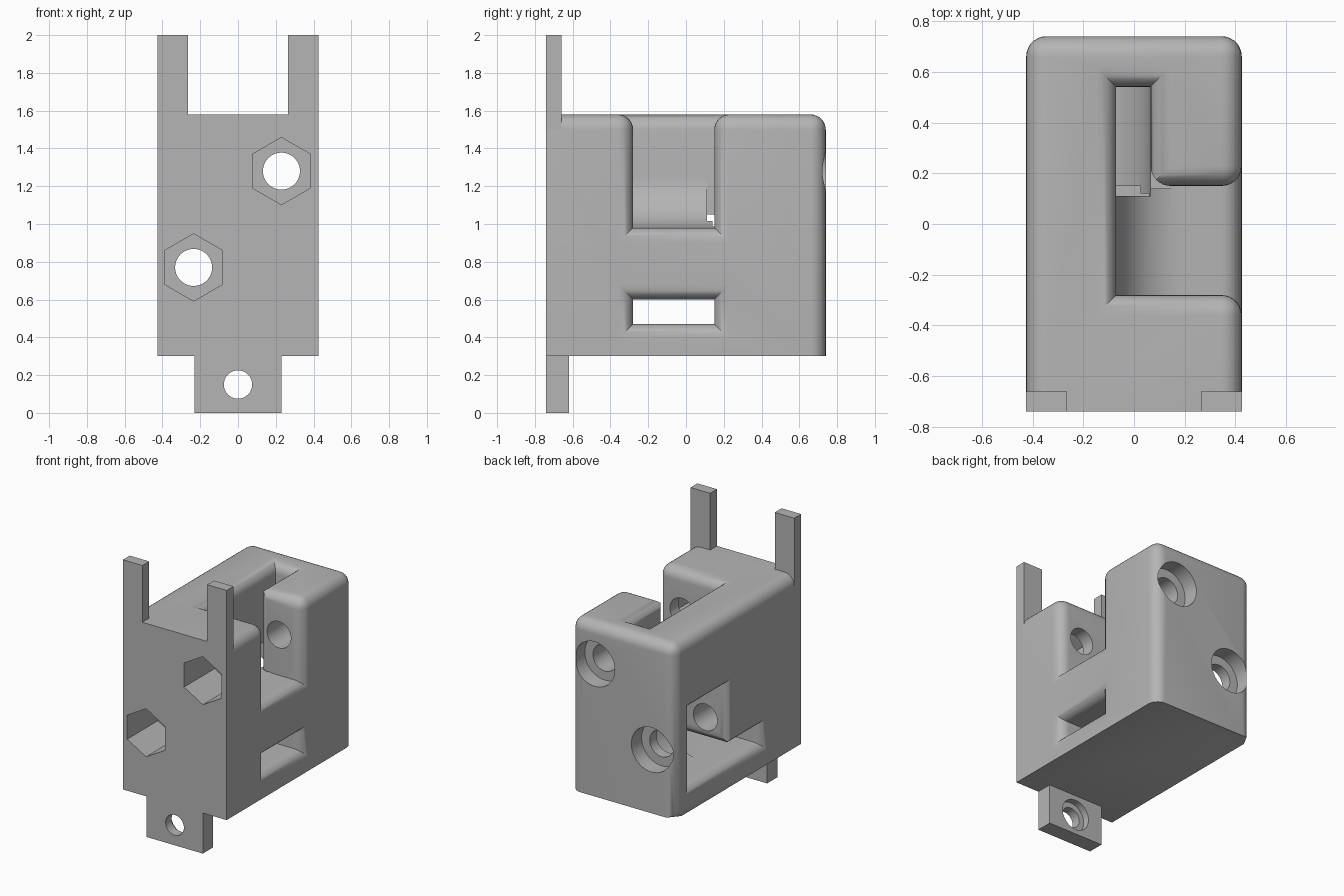
import bpy, bmesh, math

if "Cube" in bpy.data.objects:
    bpy.data.objects.remove(bpy.data.objects["Cube"], do_unlink=True)

HX, HY, BOTTOM, TOP = 0.425, 0.74, 0.3, 1.58
ROUND = 0.08

grey = bpy.data.materials.new("plain grey")
grey.use_nodes = True
grey.diffuse_color = (0.46, 0.46, 0.46, 1)
grey.node_tree.nodes["Principled BSDF"].inputs["Base Color"].default_value = (0.46, 0.46, 0.46, 1)


def prism(name, points, axis, lo, hi):
    """Extrude a 2D outline along an axis."""
    place = {"x": lambda u, v, w: (w, u, v),
             "y": lambda u, v, w: (u, w, v),
             "z": lambda u, v, w: (u, v, w)}[axis]
    bm = bmesh.new()
    ends = [[bm.verts.new(place(u, v, w)) for u, v in points] for w in (lo, hi)]
    for ring in ends:
        bm.faces.new(ring)
    n = len(points)
    for i in range(n):
        j = (i + 1) % n
        bm.faces.new((ends[0][i], ends[0][j], ends[1][j], ends[1][i]))
    bmesh.ops.recalc_face_normals(bm, faces=bm.faces)
    mesh = bpy.data.meshes.new(name)
    bm.to_mesh(mesh)
    bm.free()
    mesh.materials.append(grey)
    obj = bpy.data.objects.new(name, mesh)
    bpy.context.scene.collection.objects.link(obj)
    return obj


def box(name, x, y, z):
    outline = [(x[0], y[0]), (x[1], y[0]), (x[1], y[1]), (x[0], y[1])]
    return prism(name, outline, "z", *z)


def arc(cx, cy, r, start, end, steps):
    angles = [math.radians(start + (end - start) * i / steps) for i in range(steps + 1)]
    return [(cx + r * math.cos(a), cy + r * math.sin(a)) for a in angles]


def bore(x, z, r, lo, hi, sides=40):
    """Round or hexagonal hole along y, with a corner pointing up."""
    return prism("cutter", arc(x, z, r, 90, 450 - 360 / sides, sides - 1), "y", lo, hi)


def corner_round(cx, cy, sx, axis, lo, hi):
    """Cutter that rounds a solid corner lying towards (sx, +1)."""
    e, r = 0.01, ROUND
    curve = [(cx + sx * (r + u), cy + r + v) for u, v in arc(0, 0, r, 270, 180, 8)]
    outline = [(cx - sx * e, cy - e), (cx + sx * r, cy - e)] + curve + [(cx - sx * e, cy + r)]
    return prism("cutter", outline, axis, lo, hi)


def cut(obj, cutters):
    for c in cutters:
        c.hide_render = True
        mod = obj.modifiers.new("cut", "BOOLEAN")
        mod.operation, mod.solver, mod.object = "DIFFERENCE", "EXACT", c
    bpy.context.view_layer.update()
    result = bpy.data.meshes.new_from_object(
        obj.evaluated_get(bpy.context.evaluated_depsgraph_get()))
    obj.modifiers.clear()
    obj.data = result
    for c in cutters:
        bpy.data.objects.remove(c, do_unlink=True)


def round_outer_edges(obj):
    """Round every edge on the sides, back and top; leave front and base sharp."""
    bm = bmesh.new()
    bm.from_mesh(obj.data)
    bmesh.ops.remove_doubles(bm, verts=bm.verts, dist=1e-5)
    bmesh.ops.dissolve_limit(bm, angle_limit=0.01, verts=bm.verts, edges=bm.edges)

    def on(e, axis, value):
        return all(abs(v.co[axis] - value) < 1e-4 for v in e.verts)

    chosen = [e for e in bm.edges
              if (on(e, 0, HX) or on(e, 0, -HX) or on(e, 1, HY) or on(e, 2, TOP))
              and not on(e, 1, -HY) and not on(e, 2, BOTTOM)
              and len(e.link_faces) == 2 and e.calc_face_angle() > 0.3]
    bmesh.ops.bevel(bm, geom=chosen, offset=ROUND, offset_type="OFFSET", segments=7,
                    profile=0.5, affect="EDGES", clamp_overlap=False)
    bm.to_mesh(obj.data)
    bm.free()


# Main block with two crossing strap pockets
block = box("main_block", (-HX, HX), (-HY, HY), (BOTTOM, TOP))
R = 0.27
upper = [(-0.07, 1.7), (0.6, 1.7), (0.6, 0.98)] + arc(-0.07 + R, 0.98 + R, R, 270, 180, 14)
lower = [(-0.6, 1.05), (-0.6, 0.47)] + arc(0.065 - R, 0.47 + R, R, 270, 360, 14) + [(0.065, 1.05)]
cut(block, [
    prism("cutter", upper, "y", -0.28, 0.15),
    prism("cutter", lower, "y", 0.11, 0.54),
    box("cutter", (-0.07, 0.065), (0.11, 0.54), (0.8, 1.7)),
    box("cutter", (-0.6, 0.6), (-0.28, 0.15), (0.47, 0.6)),
])
round_outer_edges(block)

# Rounded inner corners, then bolt holes with nut traps and head recesses
cut(block, [corner_round(0.065, 0.15, 1, "z", 0.98, 1.7),
            corner_round(0.11, 0.6, -1, "x", -0.6, 0.065)])
holes = []
for x, z in ((0.23, 1.28), (-0.235, 0.77)):
    holes += [bore(x, z, 0.098, -0.9, 0.9),
              bore(x, z, 0.178, -0.9, -0.38, 6),
              bore(x, z, 0.165, 0.62, 0.9)]
cut(block, holes)

# Upright prongs at the front corners
prongs = [box(name, sorted((s * 0.265, s * HX)), (-HY, -0.66), (TOP - ROUND, 2))
          for name, s in (("left_prong", 1), ("right_prong", -1))]

# Mounting tab with a countersunk screw hole
tab = box("mounting_tab", (-0.23, 0.23), (-HY, -0.62), (0, BOTTOM))
cut(tab, [bore(0, 0.15, 0.075, -0.9, -0.5), bore(0, 0.15, 0.115, -0.67, -0.5)])

# Smooth shading with sharp creases
for obj in [block, tab] + prongs:
    bpy.ops.object.select_all(action="DESELECT")
    obj.select_set(True)
    bpy.context.view_layer.objects.active = obj
    bpy.ops.object.shade_smooth_by_angle(angle=math.radians(30))
